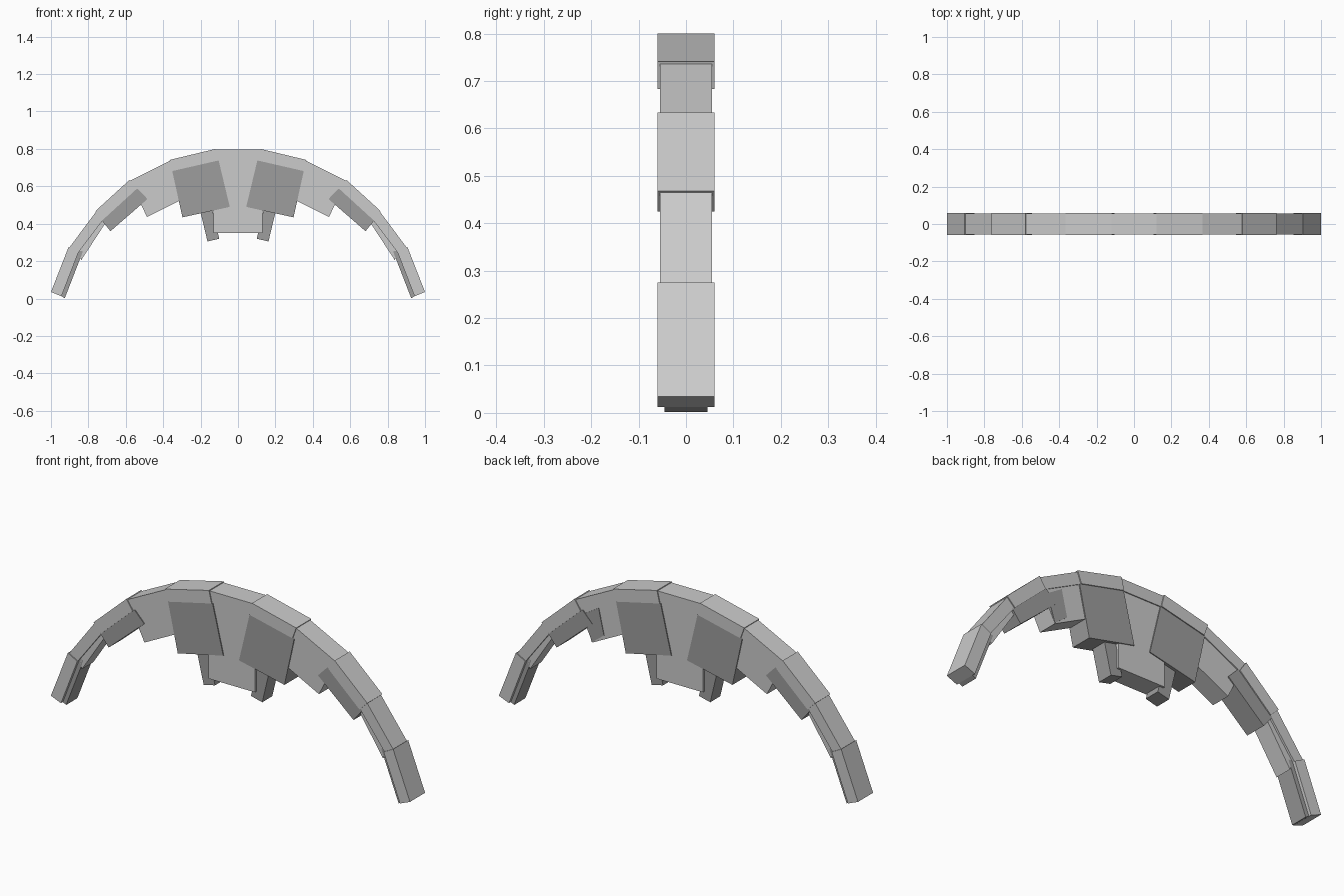
import bpy
import bmesh
from mathutils import Vector

if "Cube" in bpy.data.objects:
    bpy.data.objects.remove(bpy.data.objects["Cube"], do_unlink=True)


def material(name, value):
    m = bpy.data.materials.new(name)
    m.use_nodes = True
    colour = (value, value, value, 1)
    m.diffuse_color = colour
    m.node_tree.nodes["Principled BSDF"].inputs["Base Color"].default_value = colour
    return m


LIGHT = material("light grey", 0.6)
DARK = material("dark grey", 0.34)


def prism(name, outline, mat, y0, y1):
    """Extrude an outline in x and z from y0 to y1."""
    bm = bmesh.new()
    face = bm.faces.new([bm.verts.new((x, y0, z)) for x, z in outline])
    ext = bmesh.ops.extrude_face_region(bm, geom=[face])
    verts = [v for v in ext["geom"] if isinstance(v, bmesh.types.BMVert)]
    bmesh.ops.translate(bm, verts=verts, vec=(0, y1 - y0, 0))
    bmesh.ops.recalc_face_normals(bm, faces=bm.faces)
    mesh = bpy.data.meshes.new(name)
    bm.to_mesh(mesh)
    bm.free()
    mesh.materials.append(mat)
    obj = bpy.data.objects.new(name, mesh)
    bpy.context.collection.objects.link(obj)
    return obj


def pair(name, outline, mat, half):
    for side, s in (("left", 1), ("right", -1)):
        prism(f"{side}_{name}", [(x * s, z) for x, z in outline], mat, -half, half)


# Faceted arch, alternating wide and slightly recessed segments
outer = [Vector(p) for p in ((1, .035), (.906, .275), (.762, .468),
                             (.58, .634), (.366, .741), (.12, .8))]
inner = [Vector(p) for p in ((.944, .012), (.853, .247), (.718, .425),
                             (.545, .583), (.345, .683), (.105, .738))]
for i in range(5):
    a, b, c, d = outer[i], outer[i + 1], inner[i + 1], inner[i]
    half = .06
    if i % 2:
        half = .055
        a, b = a.lerp(d, .08), b.lerp(c, .08)
    pair(f"arch_segment_{i}", [a, b, c, d], LIGHT, half)
prism("arch_crown", [(-.12, .796), (.12, .796), (.105, .738), (-.105, .738)],
      LIGHT, -.055, .055)

# Inner liners near the ends
pair("end_liner", [(.95, .016), (.855, .256), (.829, .252), (.926, .002)], DARK, .045)
pair("lower_liner", [(.855, .25), (.72, .43), (.703, .412), (.838, .206)], LIGHT, .045)

# Blocks hanging under the arch
pair("outer_block", [(.73, .42), (.682, .36), (.484, .532), (.54, .59)], DARK, .055)
pair("middle_block", [(.56, .585), (.486, .436), (.29, .535), (.35, .69)], LIGHT, .05)
pair("inner_block", [(.352, .684), (.104, .74), (.044, .49), (.297, .434)], DARK, .055)
prism("centre_block", [(-.13, .35), (.13, .35), (.13, .74), (-.13, .74)],
      LIGHT, -.05, .05)
pair("pin", [(.2, .46), (.163, .305), (.1, .32), (.137, .475)], DARK, .04)

# Thin plate on the back of the left middle block
prism("left_back_plate", [(.53, .57), (.488, .438), (.42, .49), (.45, .62)],
      DARK, .046, .053)
